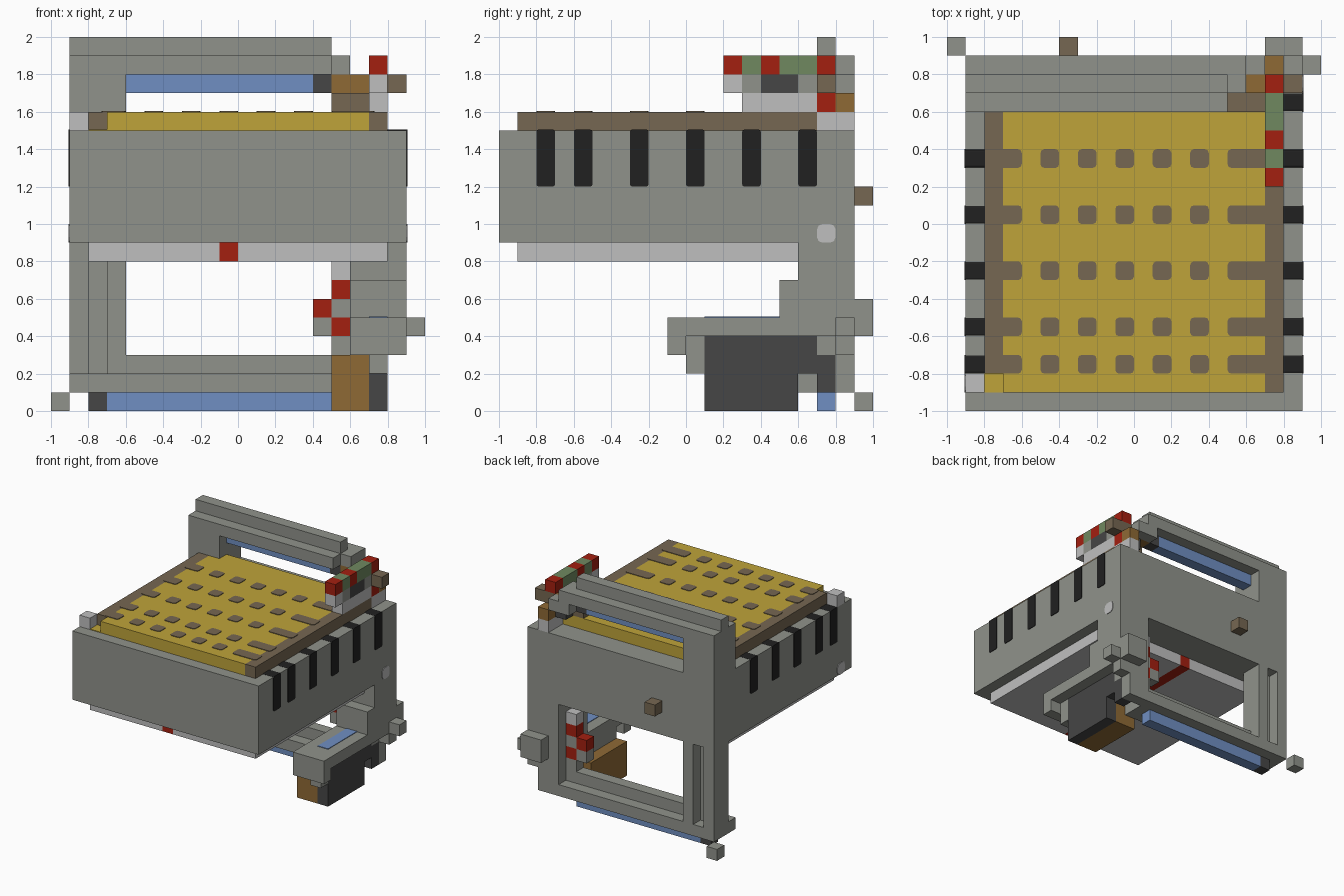
import bpy
import bmesh
from mathutils import Vector

default_cube = bpy.data.objects.get("Cube")
if default_cube:
    bpy.data.objects.remove(default_cube, do_unlink=True)

UNIT = 0.1   # one block
SKIN = 0.05  # thickness of painted plates, in blocks


def make_material(name, red, green, blue):
    material = bpy.data.materials.new(name)
    material.use_nodes = True
    color = (red, green, blue, 1)
    material.diffuse_color = color
    material.node_tree.nodes["Principled BSDF"].inputs["Base Color"].default_value = color
    return material


stone = make_material("stone gray", .28, .29, .26)
light = make_material("light gray", .52, .52, .52)
yellow = make_material("mustard yellow", .52, .37, .042)
brown = make_material("dull brown", .18, .136, .084)
black = make_material("near black", .015, .015, .015)
dark = make_material("dark gray", .061, .061, .061)
blue = make_material("soft blue", .16, .275, .54)
red = make_material("brick red", .37, .014, .005)
green = make_material("moss green", .16, .25, .117)
ochre = make_material("ochre brown", .275, .144, .036)


def block(name, material, x, y, z, rounding=0, axis=2):
    """Box spanning the given block ranges; optionally round the edges along one axis."""
    bm = bmesh.new()
    bmesh.ops.create_cube(bm, size=1)
    spans = (x, y, z)
    for vert in bm.verts:
        vert.co = Vector([(s[0] if c < 0 else s[1]) * UNIT for c, s in zip(vert.co, spans)])
    if rounding:
        edges = [e for e in bm.edges
                 if abs((e.verts[0].co - e.verts[1].co).normalized()[axis]) > 0.9]
        bmesh.ops.bevel(bm, geom=edges, offset=rounding * UNIT, segments=2,
                        profile=0.5, affect='EDGES')
    mesh = bpy.data.meshes.new(name)
    bm.to_mesh(mesh)
    bm.free()
    mesh.materials.append(material)
    obj = bpy.data.objects.new(name, mesh)
    bpy.context.collection.objects.link(obj)
    return obj


def cube(name, material, x, y, z):
    return block(name, material, (x, x + 1), (y, y + 1), (z, z + 1))


# Main box and the plate under it
block("main_box", stone, (-9, 9), (-10, 9), (9, 15))
block("under_plate_right", light, (-8, -1), (-9, 6), (8, 9))
block("under_plate_left", light, (0, 8), (-9, 6), (8, 9))
block("under_stripe", red, (-1, 0), (-9, 6), (8, 9))

# Top panel with rails and studs
block("panel", yellow, (-7, 7), (-9, 7), (15, 16))
block("panel_rail_right", brown, (-8, -7), (-8, 7), (15, 16))
block("panel_rail_left", brown, (7, 8), (-9, 7), (15, 16))
block("panel_corner", yellow, (-8, -7), (-9, -8), (15, 15 + SKIN))
cube("corner_post", light, -9, -9, 15)
rows = (-8, -6, -3, 0, 3)
top = (16 - SKIN, 16 + SKIN)
for row in rows:
    span = (row, row + 1)
    for column in range(-5, 5, 2):
        block("panel_stud", brown, (column, column + 1), span, top, 0.2)
    block("rail_tab_right", brown, (-7.3, -6), span, top, 0.2)
    block("rail_tab_left", brown, (5, 7.3), span, top, 0.2)

# Black slots down both sides
for row in rows + (6,):
    span = (row, row + 1)
    block("side_slot_left", black, (8, 9 + SKIN), span, (12, 15 + SKIN), 0.12, 0)
    if row in rows:
        block("side_slot_right", black, (-9 - SKIN, -8), span, (12, 15 + SKIN), 0.12, 0)

# Buttons on the sides and the back
block("side_button_left", light, (9 - SKIN, 9 + SKIN), (7, 8), (9, 10), 0.3, 0)
block("side_button_right", light, (-9 - SKIN, -9 + SKIN), (-9, -8), (9, 10), 0.3, 0)
cube("back_knob", brown, -4, 9, 11)

# Upper back frame
block("upper_post", stone, (-9, -6), (6, 9), (15, 18))
block("upper_beam", stone, (-9, 5), (6, 9), (18, 19))
block("upper_beam_end", stone, (5, 6), (7, 9), (18, 19))
block("upper_ridge", stone, (-9, 5), (7, 8), (19, 20))
block("upper_blue_bar", blue, (-6, 4), (7, 8), (17, 18))
cube("upper_bar_cap", dark, 4, 7, 17)
block("upper_joint", ochre, (5, 7), (7, 8), (17, 18))
block("upper_joint_front", brown, (5, 7), (6, 7), (16, 17))
block("upper_joint_back", stone, (5, 7), (8, 9), (17, 18))

# Striped handle at the upper corner
for start, end, paint in ((2, 3, red), (3, 4, green), (4, 5, red), (5, 7, green), (7, 8, red)):
    block("handle_band", paint, (7, 8), (start, end), (18, 19))
for start, end, paint in ((2, 3, light), (3, 4, stone), (4, 6, dark), (6, 7, stone)):
    block("handle_core", paint, (7, 8), (start, end), (17, 18))
block("handle_base", light, (7, 8), (3, 7), (16, 17))
block("handle_post", light, (7, 8), (7, 9), (15, 16))
cube("handle_red_joint", red, 7, 7, 16)
cube("handle_back_joint", ochre, 7, 8, 16)
block("handle_side_knob", brown, (7, 9), (7, 8), (17, 18))
cube("handle_dark_joint", dark, 6, 7, 16)

# Lower back frame
block("leg_outer", stone, (-9, -8), (7, 9), (2, 9))
block("leg_groove", stone, (-8, -7), (7.5, 8), (2, 9))
block("leg_inner", stone, (-7, -6), (7, 9), (2, 9))
block("lower_beam", stone, (-9, 6), (6, 9), (1, 2))
block("lower_ridge", stone, (-6, 6), (7, 8), (2, 3))
block("lower_blue_bar", blue, (-7, 5), (7, 8), (0, 1))
cube("lower_bar_cap", dark, -8, 7, 0)
cube("corner_foot", stone, -10, 9, 0)

# Stepped leg and forward arm
block("arm_leg_top", stone, (6, 9), (6, 9), (7, 9))
block("arm_leg_middle", stone, (6, 9), (5, 9), (5, 7))
block("arm_leg_bottom", stone, (6, 9), (8, 9), (3, 5))
block("arm_leg_foot", stone, (6, 8), (8, 9), (1, 3))
block("arm", stone, (6, 9), (0, 8), (4, 5))
block("arm_tip", stone, (6, 9), (-1, 0), (3, 5))
block("arm_chin", stone, (7, 8), (0, 1), (2, 4))
block("arm_inlay", blue, (7, 8), (1, 5), (5, 5 + SKIN))
cube("arm_side_knob", stone, 9, 8, 4)
block("arm_back_knob", stone, (7, 9), (9, 10), (4, 6))

# Hanging block under the arm
block("hanging_block", dark, (7, 8), (1, 6), (0, 4))
block("hanging_block_side", ochre, (5, 7), (1, 6), (0, 3))
block("hanging_block_cover", stone, (6, 7), (1, 6), (3, 4))
block("hanging_step", dark, (7, 8), (6, 7), (2, 4))
block("hanging_hook", dark, (7, 8), (7, 8), (1, 3))
cube("hook_cover", stone, 7, 7, 3)

# Red and gray cluster beside the leg
cube("cluster_cap", light, 5, 7, 7)
cube("cluster_red_top", red, 5, 7, 6)
cube("cluster_core", stone, 5, 7, 5)
cube("cluster_red_side", red, 4, 7, 5)
cube("cluster_red_bottom", red, 5, 7, 4)
cube("cluster_gray_side", stone, 4, 7, 4)
cube("cluster_base", stone, 5, 7, 3)
